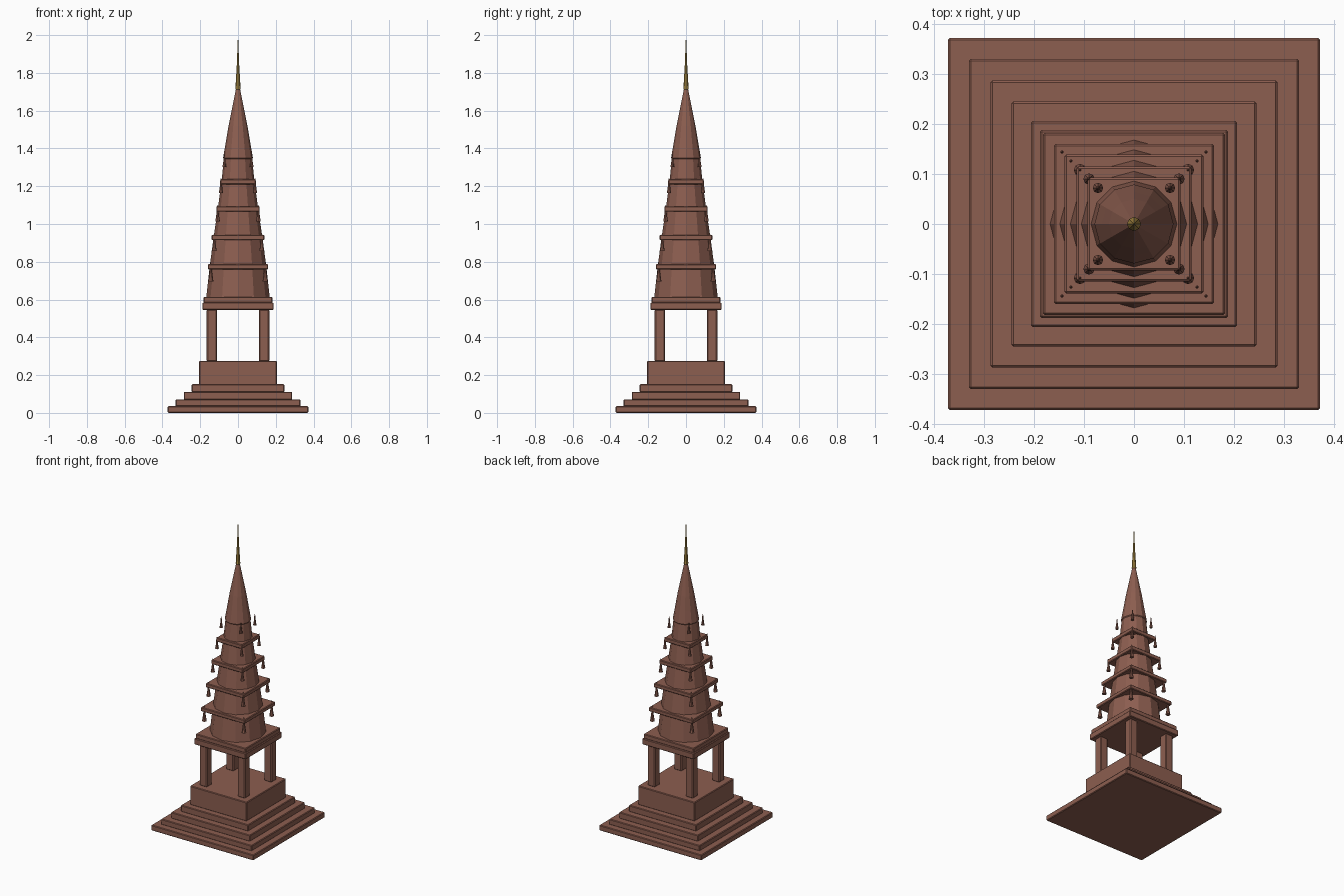
import bpy, bmesh, math

if "Cube" in bpy.data.objects:
    bpy.data.objects.remove(bpy.data.objects["Cube"])

def material(name, rgb):
    m = bpy.data.materials.new(name)
    m.diffuse_color = (*rgb, 1)
    m.use_nodes = True
    m.node_tree.nodes["Principled BSDF"].inputs["Base Color"].default_value = m.diffuse_color
    return m

clay = material("terracotta", (0.265, 0.112, 0.08))
gold = material("gold", (0.42, 0.27, 0.06))

def add_object(name, bm, mat):
    bmesh.ops.recalc_face_normals(bm, faces=bm.faces)
    me = bpy.data.meshes.new(name)
    bm.to_mesh(me)
    bm.free()
    me.materials.append(mat)
    ob = bpy.data.objects.new(name, me)
    bpy.context.collection.objects.link(ob)
    return ob

def block(name, half, z0, z1, x=0, y=0, bevel=0.004):
    """Square block with slightly bevelled edges."""
    bm = bmesh.new()
    bmesh.ops.create_cube(bm, size=1)
    for v in bm.verts:
        v.co = (x + v.co.x * 2 * half, y + v.co.y * 2 * half,
                z0 + (v.co.z + 0.5) * (z1 - z0))
    bmesh.ops.bevel(bm, geom=bm.edges[:], offset=bevel, segments=1,
                    affect='EDGES', profile=0.5)
    return add_object(name, bm, clay)

def lathe(name, profile, sides, mat, x=0, y=0):
    """Faceted turned shape from (radius, height) points."""
    bm = bmesh.new()
    rings = [[bm.verts.new((x + r * math.cos(2 * math.pi * i / sides),
                            y + r * math.sin(2 * math.pi * i / sides), z))
              for i in range(sides)] for r, z in profile]
    for a, b in zip(rings, rings[1:]):
        for i in range(sides):
            j = (i + 1) % sides
            bm.faces.new((a[i], a[j], b[j], b[i]))
    bm.faces.new(rings[0][::-1])
    bm.faces.new(rings[-1])
    return add_object(name, bm, mat)

corners = [(sx, sy) for sx in (-1, 1) for sy in (-1, 1)]

# Stepped base and plinth
steps = [(0.372, 0, 0.036), (0.33, 0.034, 0.071), (0.287, 0.069, 0.111),
         (0.245, 0.109, 0.152), (0.206, 0.15, 0.275)]
for i, (h, z0, z1) in enumerate(steps):
    block("plinth" if i == 4 else f"base_step_{i + 1}", h, z0, z1)

# Four corner columns
for i, (sx, sy) in enumerate(corners):
    block(f"column_{i + 1}", 0.0275, 0.272, 0.548, sx * 0.138, sy * 0.138, 0.006)

# Two roof slabs over the columns
block("lower_roof_slab", 0.188, 0.545, 0.585)
block("upper_roof_slab", 0.182, 0.583, 0.614)

# Faceted tower tapering in a gentle curve
lathe("tower", [(0.168, 0.612), (0.15, 0.775), (0.129, 0.93), (0.107, 1.08),
                (0.086, 1.235), (0.075, 1.345), (0.079, 1.35), (0.065, 1.43),
                (0.05, 1.52), (0.03, 1.62), (0.011, 1.715)], 12, clay)

# Gold finial
lathe("finial", [(0.009, 1.705), (0.014, 1.715), (0.006, 1.85), (0.0004, 2.0)], 8, gold)

# Square eaves with a bell hanging at each corner
eaves = [(0.16, 0.76, 0.787), (0.139, 0.915, 0.942),
         (0.115, 1.065, 1.093), (0.093, 1.21, 1.238)]
for i, (h, z0, z1) in enumerate(eaves):
    block(f"eave_{i + 1}", h, z0, z1)

for tier, top in enumerate((0.795, 0.95, 1.1, 1.244, 1.373)):
    d = 0.144 - 0.018 * tier
    s = 1 - 0.07 * tier
    prof = [(0.0145, -0.1), (0.012, -0.085), (0.0085, -0.062),
            (0.006, -0.04), (0.0055, -0.02), (0.001, 0)]
    prof = [(r * s, top + z * s) for r, z in prof]
    for k, (sx, sy) in enumerate(corners):
        lathe(f"bell_{tier + 1}_{k + 1}", prof, 8, clay, sx * d, sy * d)
